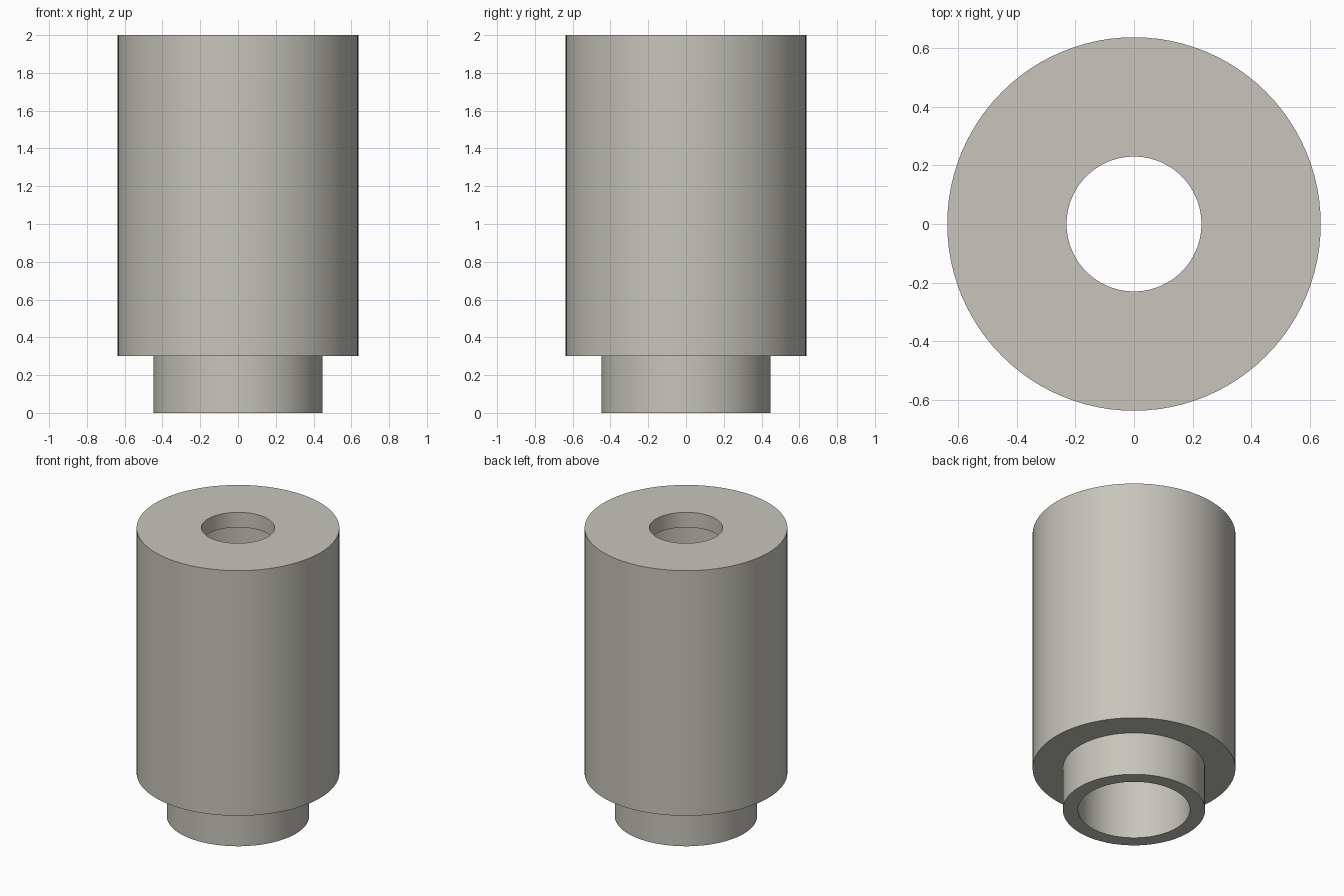
import bpy
import bmesh
import math

cube = bpy.data.objects.get("Cube")
if cube:
    bpy.data.objects.remove(cube, do_unlink=True)

# Warm grey material
COLOUR = (0.57, 0.56, 0.50, 1.0)
grey = bpy.data.materials.new("warm_grey")
grey.use_nodes = True
grey.diffuse_color = COLOUR
grey.node_tree.nodes["Principled BSDF"].inputs["Base Color"].default_value = COLOUR

BODY_R, SPIGOT_R, BORE_R, HOLE_R = 0.637, 0.447, 0.352, 0.23
HEIGHT, SHOULDER_Z, LIP_Z = 2.0, 0.30, 1.896


def lathe(name, profile, segments=96):
    """Spin a closed (radius, height) profile around the z axis."""
    bm = bmesh.new()
    verts = [bm.verts.new((r, 0, z)) for r, z in profile]
    edges = [bm.edges.new((v, verts[(i + 1) % len(verts)])) for i, v in enumerate(verts)]
    bmesh.ops.spin(bm, geom=verts + edges, cent=(0, 0, 0), axis=(0, 0, 1),
                   angle=math.tau, steps=segments, use_duplicate=False)
    bmesh.ops.remove_doubles(bm, verts=bm.verts, dist=1e-4)
    bmesh.ops.recalc_face_normals(bm, faces=bm.faces)
    mesh = bpy.data.meshes.new(name)
    bm.to_mesh(mesh)
    bm.free()
    mesh.materials.append(grey)
    obj = bpy.data.objects.new(name, mesh)
    bpy.context.collection.objects.link(obj)
    return obj


# Stepped sleeve: spigot below, wide body above, bore closed by a lip at the top
sleeve = lathe("stepped_sleeve", [
    (BORE_R, 0), (SPIGOT_R, 0),
    (SPIGOT_R, SHOULDER_Z), (BODY_R, SHOULDER_Z),
    (BODY_R, HEIGHT), (HOLE_R, HEIGHT),
    (HOLE_R, LIP_Z), (BORE_R, LIP_Z),
])

# Smooth walls, sharp rims
bpy.ops.object.select_all(action='DESELECT')
sleeve.select_set(True)
bpy.context.view_layer.objects.active = sleeve
bpy.ops.object.shade_smooth_by_angle(angle=math.radians(30))
